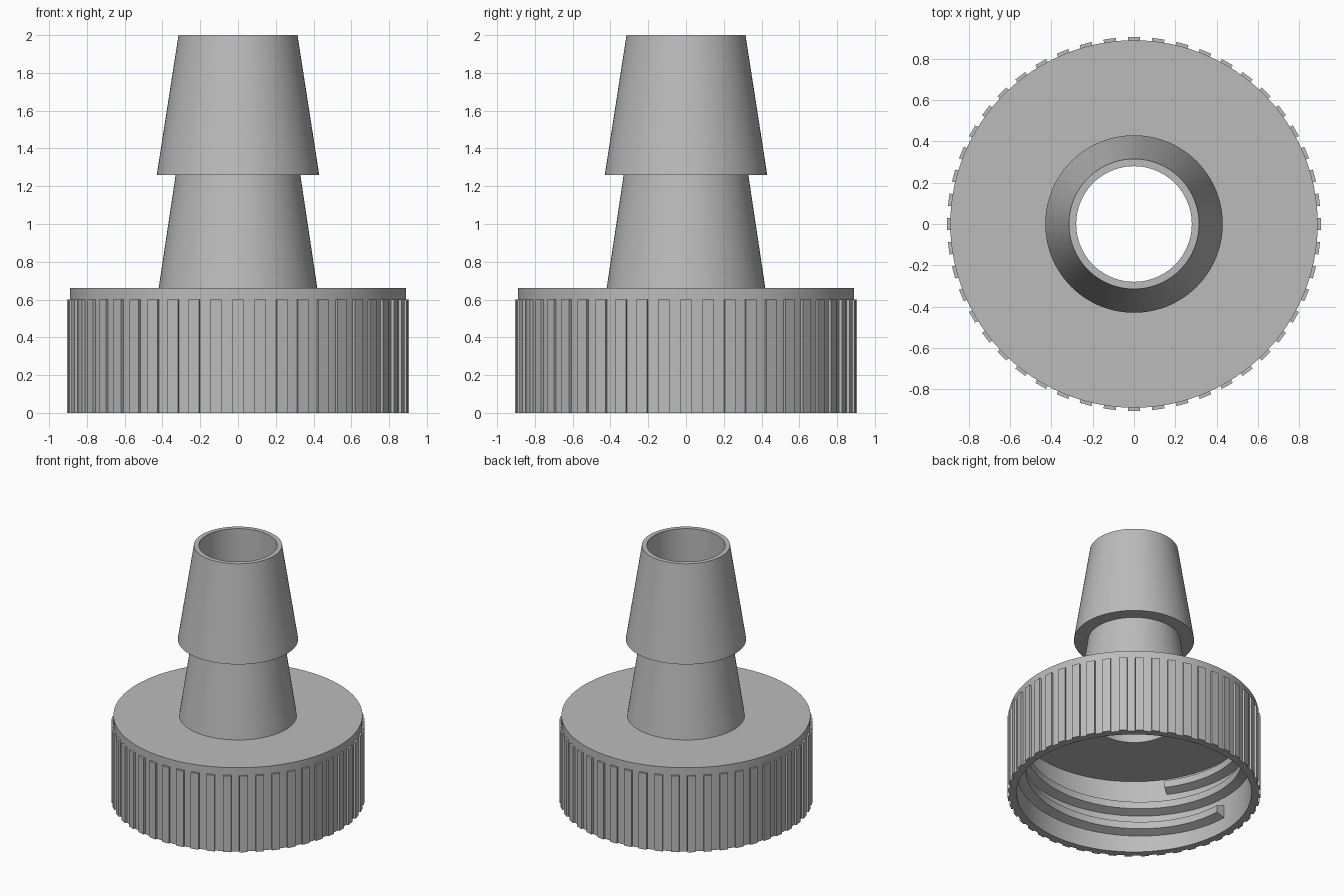
import bpy, bmesh
from math import pi, cos, sin, radians
from mathutils import Matrix

cube = bpy.data.objects.get("Cube")
if cube:
    bpy.data.objects.remove(cube, do_unlink=True)

SEGMENTS = 96
RIBS = 48

grey = bpy.data.materials.new("light grey plastic")
grey.use_nodes = True
grey.diffuse_color = (0.5, 0.5, 0.5, 1)
grey.node_tree.nodes["Principled BSDF"].inputs["Base Color"].default_value = (0.5, 0.5, 0.5, 1)


def finish(name, bm, smooth=True):
    bmesh.ops.recalc_face_normals(bm, faces=bm.faces)
    mesh = bpy.data.meshes.new(name)
    bm.to_mesh(mesh)
    bm.free()
    mesh.materials.append(grey)
    obj = bpy.data.objects.new(name, mesh)
    bpy.context.collection.objects.link(obj)
    if smooth:
        bpy.ops.object.select_all(action='DESELECT')
        obj.select_set(True)
        bpy.context.view_layer.objects.active = obj
        bpy.ops.object.shade_smooth_by_angle(angle=radians(30))
    return obj


def bridge(bm, rings, closed):
    """Join consecutive loops of vertices with quads."""
    pairs = list(zip(rings, rings[1:]))
    if closed:
        pairs.append((rings[-1], rings[0]))
    for a, b in pairs:
        for i in range(len(a)):
            j = (i + 1) % len(a)
            bm.faces.new((a[i], a[j], b[j], b[i]))


def section(bm, profile, angle, lift=0):
    return [bm.verts.new((r * cos(angle), r * sin(angle), z + lift)) for r, z in profile]


# Hollow cap and barbed spout, turned from one closed profile
profile = [(0.84, 0), (0.89, 0), (0.89, 0.66), (0.42, 0.66), (0.33, 1.26),
           (0.43, 1.26), (0.315, 2), (0.28, 2), (0.28, 0.58), (0.84, 0.58)]
bm = bmesh.new()
bridge(bm, [section(bm, profile, 2 * pi * i / SEGMENTS) for i in range(SEGMENTS)], True)
finish("cap_and_barbed_spout", bm)

# Grip ribs around the cap
bm = bmesh.new()
for i in range(RIBS):
    place = (Matrix.Rotation(2 * pi * i / RIBS, 4, 'Z')
             @ Matrix.Translation((0.8875, 0, 0.3))
             @ Matrix.Diagonal((0.035, 0.06, 0.6, 1)))
    bmesh.ops.create_cube(bm, size=1, matrix=place)
finish("grip_ribs", bm, smooth=False)

# Internal screw thread
pitch, turns = 0.165, 2.1
steps = int(SEGMENTS * turns)
tooth = [(0.85, -0.055), (0.775, -0.028), (0.775, 0.028), (0.85, 0.055)]
bm = bmesh.new()
rings = [section(bm, tooth, pi + 2 * pi * i / SEGMENTS, 0.16 + pitch * i / SEGMENTS)
         for i in range(steps + 1)]
bridge(bm, rings, False)
bm.faces.new(rings[0])
bm.faces.new(rings[-1])
finish("screw_thread", bm)
